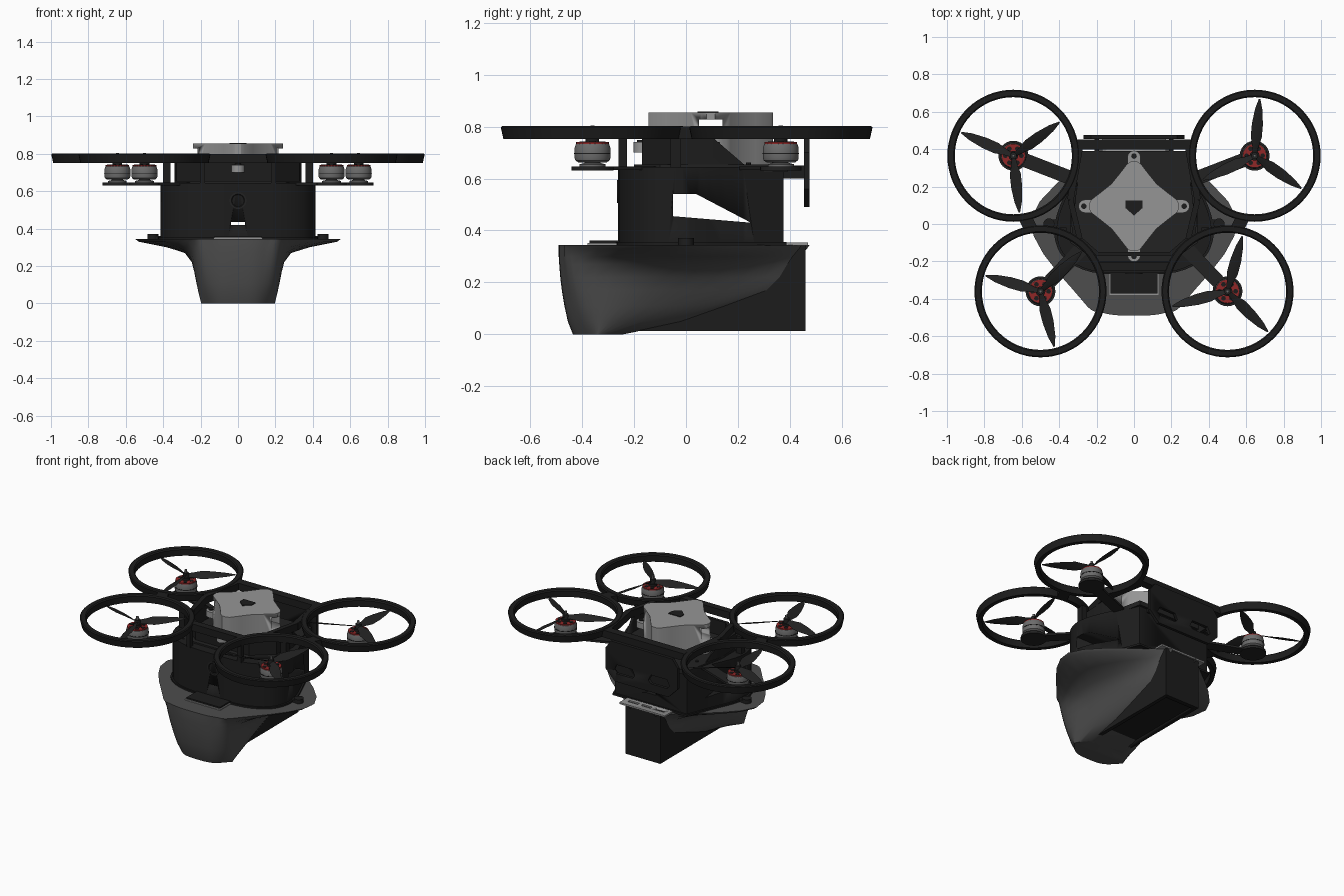
import bpy, bmesh, math
from mathutils import Vector, Matrix

cube = bpy.data.objects.get("Cube")
if cube:
    bpy.data.objects.remove(cube, do_unlink=True)


def material(name, r, g, b):
    m = bpy.data.materials.new(name)
    m.use_nodes = True
    m.diffuse_color = (r, g, b, 1)
    m.node_tree.nodes["Principled BSDF"].inputs["Base Color"].default_value = (r, g, b, 1)
    return m


BLACK = material("black plastic", .012, .012, .012)
CARBON = material("dark carbon", .016, .016, .016)
GREY = material("hull grey", .075, .075, .075)
LIGHT = material("light grey", .3, .3, .3)
METAL = material("motor grey", .15, .15, .15)
RED = material("red", .28, .02, .02)


def finish(name, bm, mat, angle=30):
    bmesh.ops.recalc_face_normals(bm, faces=bm.faces)
    me = bpy.data.meshes.new(name)
    bm.to_mesh(me)
    bm.free()
    ob = bpy.data.objects.new(name, me)
    bpy.context.collection.objects.link(ob)
    me.materials.append(mat)
    bpy.ops.object.select_all(action='DESELECT')
    ob.select_set(True)
    bpy.context.view_layer.objects.active = ob
    bpy.ops.object.shade_smooth_by_angle(angle=math.radians(angle))
    return ob


def loft(name, loops, mat, closed=False, angle=30):
    """Skin a list of equally long point loops; cap the ends or join them."""
    bm = bmesh.new()
    rows = [[bm.verts.new(p) for p in loop] for loop in loops]
    n = len(rows[0])
    pairs = list(zip(rows, rows[1:])) + ([(rows[-1], rows[0])] if closed else [])
    for a, b in pairs:
        for i in range(n):
            j = (i + 1) % n
            bm.faces.new((a[i], a[j], b[j], b[i]))
    if not closed:
        bm.faces.new(rows[0])
        bm.faces.new(rows[-1])
    return finish(name, bm, mat, angle)


def prism(name, pts, z0, z1, mat):
    return loft(name, [[(x, y, z) for x, y in pts] for z in (z0, z1)], mat)


def mirror(half):
    """Complete an outline given on the +x side, front to back."""
    return half + [(-x, y) for x, y in reversed(half) if x > 0]


def box(name, x0, x1, y0, y1, z0, z1, mat):
    return prism(name, [(x0, y0), (x1, y0), (x1, y1), (x0, y1)], z0, z1, mat)


def bar(name, a, b, w, z0, z1, mat):
    a, b = Vector(a), Vector(b)
    n = (b - a).orthogonal().normalized() * w / 2
    return prism(name, [a + n, b + n, b - n, a - n], z0, z1, mat)


def lathe(name, prof, c, mat, closed=False, seg=40):
    loops = []
    for r, z in prof:
        loops.append([(c[0] + r * math.cos(t * math.tau / seg), c[1] + r * math.sin(t * math.tau / seg), z)
                      for t in range(seg)])
    return loft(name, loops, mat, closed)


def disc(name, c, r, z0, z1, mat, seg=24):
    return lathe(name, [(r, z0), (r, z1)], c, mat, seg=seg)


def spline(pts, steps=5):
    """Smooth curve through the points, starting square to the centre line."""
    p = [Vector(q) for q in pts]
    p = [Vector((-p[1].x, p[1].y))] + p + [p[-1]]
    out = []
    for a, b, c, d in zip(p, p[1:], p[2:], p[3:]):
        for k in range(steps):
            t = k / steps
            v = .5 * (2 * b + (c - a) * t + (2 * a - 5 * b + 4 * c - d) * t * t
                      + (3 * b - a - 3 * c + d) * t ** 3)
            out.append((max(v.x, 0), v.y))
    return out + [tuple(p[-1])]


def cut(ob, cutter):
    mod = ob.modifiers.new("cut", 'BOOLEAN')
    mod.operation, mod.solver, mod.object = 'DIFFERENCE', 'EXACT', cutter
    bpy.context.view_layer.objects.active = ob
    bpy.ops.object.modifier_apply(modifier=mod.name)
    bpy.data.objects.remove(cutter, do_unlink=True)


# Flared hull: height, front y, front corner width, widest x and y, y where it meets the box
layers = [(0, -.435, .185, .19, -.33, -.25), (.05, -.455, .195, .203, -.26, -.02),
          (.11, -.468, .207, .215, -.2, .15), (.17, -.478, .217, .226, -.14, .31),
          (.22, -.484, .225, .24, -.08, .36), (.27, -.488, .235, .28, -.02, .39),
          (.3, -.49, .245, .38, .02, .41), (.33, -.49, .265, .53, .03, .435),
          (.345, -.49, .28, .55, .03, .445)]
loops = []
for z, yf, w1, w2, y2, ym in layers:
    half = spline([(0, yf), (w1 * .58, yf + .014), (w1, yf + .085), (w2, y2), (.13, ym), (.1, ym + .004)])
    loops.append([(x, y, z) for x, y in mirror(half)])
loft("hull", loops, GREY, angle=40)
tail = box("tail_box", -.13, .13, -.3, .46, .014, .343, BLACK)
cut(tail, box("cutter", -.105, .105, -.24, .43, -.1, .03, BLACK))

# Hatch in front and slotted plate at the back of the hull
box("hatch_rim", -.132, .132, -.379, -.25, .343, .352, LIGHT)
box("hatch", -.125, .125, -.372, -.25, .343, .362, BLACK)
back_plate = box("back_plate", -.17, .17, .37, .47, .343, .354, LIGHT)
for x in (-.1, 0, .1):
    cut(back_plate, box("cutter", x - .035, x + .035, .41, .43, .3, .4, BLACK))

# Body with a side window and a front slot
body_half = spline([(0, -.262), (.22, -.25), (.36, -.18), (.412, -.07), (.4, .05), (.33, .22), (.27, .375)], 4)
body = prism("body", mirror(body_half), .345, .645, BLACK)
window = loft("cutter", [[(x, -.05, .455), (x, .25, .43), (x, .04, .54), (x, -.05, .54)] for x in (-1, 1)], BLACK)
cut(body, window)
cut(body, box("cutter", -.037, .037, -.5, .5, .42, .437, BLACK))
prism("body_base", mirror([(x * 1.03, y * 1.03) for x, y in body_half]), .343, .356, BLACK)

# Open-topped upper walls above a flat deck
prism("deck", mirror([(.2, -.2), (.34, -.1), (.34, .1), (.28, .39)]), .625, .655, CARBON)
wall = [(.2, -.17), (.33, -.06), (.34, .1)]
low = [(x, y, .64) for x, y in mirror(wall + [(.3, .24)])]
high = [(x, y, .752) for x, y in mirror(wall + [(.33, .11)])]
walls = loft("upper_walls", [low, high], BLACK)
cut(walls, prism("cutter", mirror([(.19, -.15), (.305, -.05), (.315, .1), (.27, .5)]), .65, .9, BLACK))

# Round nose button
lens = lathe("nose_button", [(.045, 0), (.045, .012), (.035, .012), (.03, .006)], (0, 0), CARBON)
lens.matrix_world = Matrix.Translation((0, -.254, .55)) @ Matrix.Rotation(math.pi / 2, 4, 'X')

# Back board with chamfered corners and slots
outline = [(-.27, .56), (-.2, .49), (.2, .49), (.27, .56), (.27, .7), (.23, .755), (-.23, .755), (-.27, .7)]
board = loft("back_board", [[(x, y, z) for x, z in outline] for y in (.455, .475)], BLACK)
for s in (-1, 1):
    slot = [(.05, .565), (.07, .545), (.19, .545), (.21, .565), (.19, .605), (.07, .605)]
    cut(board, loft("cutter", [[(s * x, y, z) for x, z in slot] for y in (.4, .5)], BLACK))
    box("board_bracket", s * .2 - .012, s * .2 + .012, .36, .457, .6, .65, BLACK)

# Star-shaped pod standing on the deck, arched under its side tips
star = []
for k in range(4):
    for deg, r in ((-9, .23), (-4, .24), (4, .24), (9, .23), (24, .19), (45, .17), (66, .19)):
        t = math.radians(k * 90 + deg)
        star.append((r * math.cos(t), .095 + r * math.sin(t)))
pod = prism("pod", star, .65, .855, LIGHT)
cut(pod, box("cutter", -1, 1, .05, .14, .755, .828, LIGHT))
for k in range(4):
    t = k * math.pi / 2
    d = Vector((math.cos(t), math.sin(t)))
    c = Vector((0, .095))
    bar("pod_tab", c + d * .18, c + d * .265, .07, .7, .74, LIGHT)
    disc("pod_tab_end", c + d * .262, .035, .7, .74, LIGHT)
    disc("pod_screw", c + d * .268, .015, .74, .748, BLACK, 12)
prism("pod_marker", [(0, .045), (.045, .085), (.045, .125), (-.045, .125), (-.045, .085)], .855, .859, BLACK)


# Three-bladed propeller, each blade twisted along its length
def propeller(c, turn):
    for k in range(3):
        t = math.radians(turn + 120 * k)
        d, n = Vector((math.cos(t), math.sin(t), 0)), Vector((-math.sin(t), math.cos(t), 0))
        rows = []
        for r, w, tilt in ((.012, .014, 35), (.05, .02, 32), (.1, .033, 26), (.17, .031, 18),
                           (.25, .02, 12), (.305, .004, 8)):
            a = math.radians(tilt)
            side = n * math.cos(a) * w + Vector((0, 0, math.sin(a) * w))
            mid = Vector((c[0], c[1], .768)) + d * r
            up = Vector((0, 0, .003))
            rows.append([mid + side, mid + up, mid - side, mid - up])
        loft("propeller_blade", rows, CARBON, angle=60)
    disc("propeller_hub", c, .018, .755, .785, CARBON)
    disc("shaft", c, .008, .74, .805, METAL, 12)


# Duct rings, motors, arms and propellers
for x, y, turn in ((.645, .365, 85), (-.645, .365, 36), (.5, -.36, 75), (-.5, -.36, 44)):
    c = (x, y)
    lathe("duct_ring", [(.316, .752), (.343, .752), (.353, .797), (.347, .802), (.32, .802), (.313, .795)],
          c, BLACK, True, 64)
    lathe("motor_base", [(.05, .645), (.05, .655), (.03, .66), (.03, .672)], c, METAL)
    lathe("motor_bell", [(.055, .662), (.066, .67), (.069, .68), (.069, .718), (.064, .733), (.058, .737)], c, METAL)
    disc("motor_band", c, .0702, .694, .699, BLACK, 40)
    disc("motor_red_cap", c, .063, .733, .741, RED)
    disc("motor_hub", c, .026, .741, .756, BLACK)
    for k in range(6):
        t = k * math.pi / 3
        disc("motor_vent", (x + .043 * math.cos(t), y + .043 * math.sin(t)), .013, .738, .7435, BLACK, 8)
    inner = (x * .5, .24 if y > 0 else -.1)
    bar("motor_arm", inner, c, .075, .632, .646, CARBON)
    disc("motor_pad", c, .08, .63, .646, CARBON)
    propeller(c, turn)

# Frame that joins the rings to each other and to the body
bar("frame_back_bar", (-.33, .425), (.33, .425), .055, .752, .8, BLACK)
bar("frame_front_bar", (-.19, -.225), (.19, -.225), .045, .752, .8, BLACK)
for s in (-1, 1):
    bar("frame_side_rail", (s * .29, .41), (s * .34, .13), .035, .752, .8, BLACK)
    bar("frame_inner_rail", (s * .34, .13), (s * .29, -.08), .03, .752, .8, BLACK)
    bar("frame_ring_link", (s * .585, .04), (s * .55, -.03), .07, .752, .8, BLACK)
    box("front_post", s * .19 - .014, s * .19 + .014, -.26, -.228, .64, .76, BLACK)
    bar("side_post", (s * .36, -.04), (s * .4, -.04), .04, .64, .76, BLACK)
    disc("hull_knob", (s * .455, .0), .03, .343, .372, BLACK)
    bar("hull_knob_lug", (s * .39, 0), (s * .46, 0), .05, .343, .36, BLACK)
    # Screws on the deck
    for x, y in ((.22, .34), (.25, .24), (.28, -.03), (.17, -.13)):
        disc("deck_screw", (s * x, y), .01, .65, .662, CARBON, 10)
